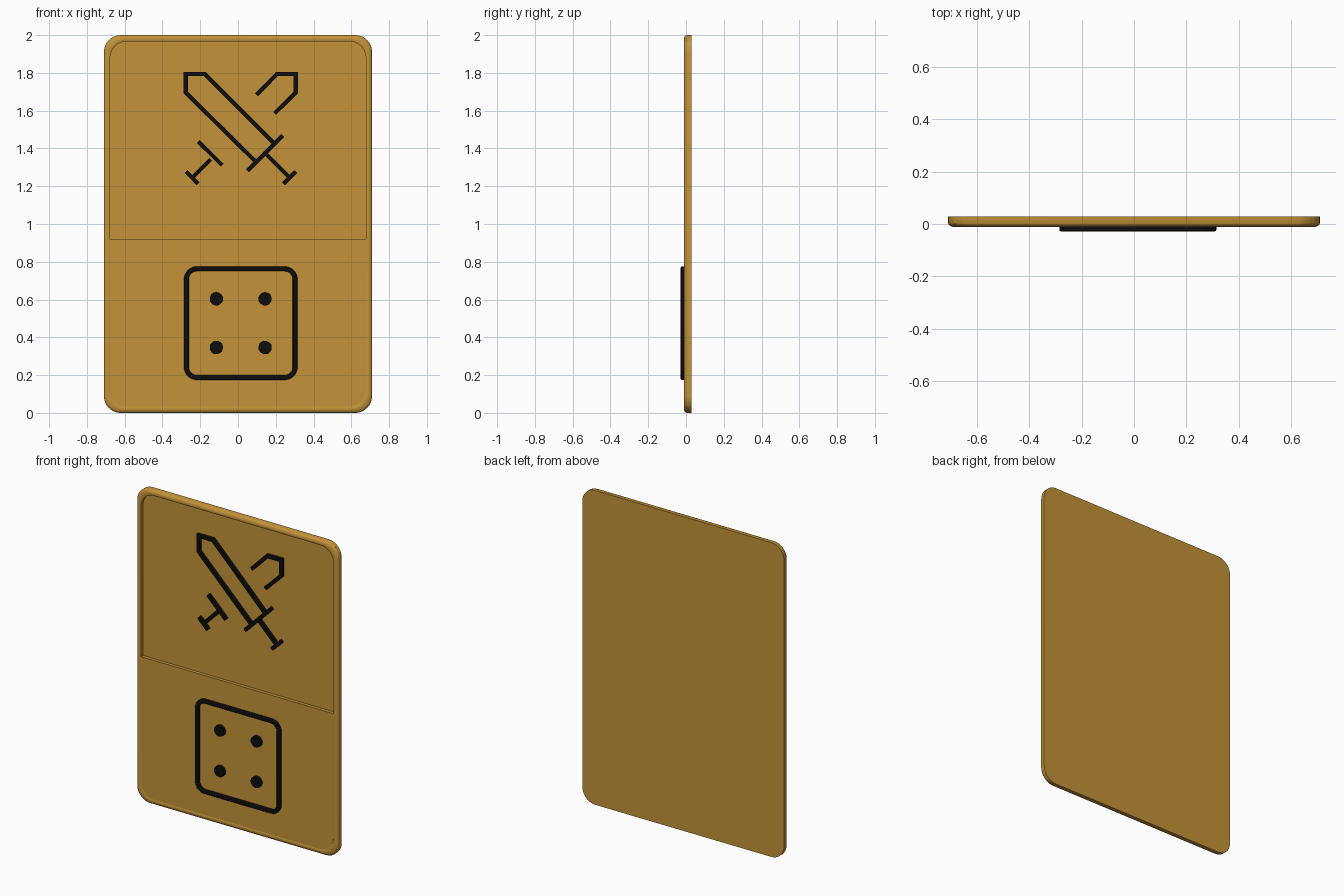
import bpy, bmesh, math
from mathutils import Vector

if "Cube" in bpy.data.objects:
    bpy.data.objects.remove(bpy.data.objects["Cube"])


def material(name, rgb):
    m = bpy.data.materials.new(name)
    m.diffuse_color = (*rgb, 1)
    m.use_nodes = True
    m.node_tree.nodes["Principled BSDF"].inputs["Base Color"].default_value = m.diffuse_color
    return m


GOLD = material("ochre", (0.55, 0.29, 0.04))
BLACK = material("black", (0.004, 0.004, 0.004))


def finish(bm, name, mat, bevel=0.0):
    bmesh.ops.recalc_face_normals(bm, faces=bm.faces)
    me = bpy.data.meshes.new(name)
    bm.to_mesh(me)
    bm.free()
    me.materials.append(mat)
    ob = bpy.data.objects.new(name, me)
    bpy.context.collection.objects.link(ob)
    bpy.context.view_layer.objects.active = ob
    ob.select_set(True)
    bpy.ops.object.shade_smooth_by_angle(angle=math.radians(35))
    ob.select_set(False)
    if bevel:
        b = ob.modifiers.new("soft_edges", 'BEVEL')
        b.width, b.segments = bevel, 2
        b.limit_method, b.angle_limit = 'ANGLE', math.radians(50)
    return ob


def rounded_rect(x0, x1, z0, z1, r, r_top=None, n=10):
    """Outline points (x, z); the top corners may use another radius."""
    rt = r if r_top is None else r_top
    pts = []
    for cx, cz, rad, start in ((x1 - rt, z1 - rt, rt, 0), (x0 + rt, z1 - rt, rt, 90),
                               (x0 + r, z0 + r, r, 180), (x1 - r, z0 + r, r, 270)):
        for i in range(n + 1 if rad else 1):
            a = math.radians(start + 90 * i / n)
            pts.append((cx + rad * math.cos(a), cz + rad * math.sin(a)))
    return pts


def loft(rings, closed=False):
    """Bridge rings of (outline, y); cap both ends or join last to first."""
    bm = bmesh.new()
    loops = [[bm.verts.new((x, y, z)) for x, z in pts] for pts, y in rings]
    pairs = list(zip(loops, loops[1:]))
    if closed:
        pairs.append((loops[-1], loops[0]))
    else:
        bm.faces.new(loops[0])
        bm.faces.new(loops[-1])
    for a, b in pairs:
        for i in range(len(a)):
            j = (i + 1) % len(a)
            bm.faces.new((a[i], a[j], b[j], b[i]))
    return bm


def prism(outline, y0, y1):
    return loft([(outline, y0), (outline, y1)])


def stroke(points, width=0.022):
    """Mitred outline around an open polyline."""
    p = [Vector(q) for q in points]
    left, right = [], []
    for i, q in enumerate(p):
        a = (q - p[i - 1]).normalized() if i else (p[1] - q).normalized()
        b = (p[i + 1] - q).normalized() if i < len(p) - 1 else a
        na, nb = Vector((-a.y, a.x)), Vector((-b.y, b.x))
        m = (na + nb).normalized()
        m *= width / 2 / m.dot(na)
        left.append(q + m)
        right.append(q - m)
    return [tuple(v) for v in left + right[::-1]]


# Card: soft outer rim around a recessed field
profile = [(0, 0.028), (0, 0.003), (0.003, -0.003), (0.009, -0.008), (0.018, -0.011),
           (0.026, -0.011), (0.033, -0.008), (0.033, 0.012)]
finish(loft([(rounded_rect(-0.71 + d, 0.71 - d, d, 2 - d, 0.09), y)
             for d, y in profile]), "card", GOLD)

# Lower half of the field is raised nearly flush with the rim
finish(prism(rounded_rect(-0.677, 0.677, 0.033, 0.92, 0.09, 0), 0.013, -0.009),
       "lower_panel", GOLD)

# Die outline and its four pips
CX, CZ, FRONT, BACK = 0.0145, 0.475, -0.028, -0.007
outer = rounded_rect(CX - 0.3, CX + 0.3, CZ - 0.3, CZ + 0.3, 0.067)
inner = rounded_rect(CX - 0.275, CX + 0.275, CZ - 0.275, CZ + 0.275, 0.043)
finish(loft([(outer, BACK), (outer, FRONT), (inner, FRONT), (inner, BACK)], closed=True),
       "die_outline", BLACK, 0.005)
for i, (sx, sz) in enumerate(((-1, -1), (1, -1), (-1, 1), (1, 1))):
    x, z = CX + sx * 0.129, CZ + sz * 0.129
    r = 0.035
    finish(prism(rounded_rect(x - r, x + r, z - r, z + r, r * 0.999, n=8), BACK, FRONT),
           f"die_pip_{i + 1}", BLACK, 0.005)

# Crossed swords drawn as raised strokes on the recessed field
SWORDS = {
    "front_blade": [(0.097, 1.327), (-0.277, 1.696), (-0.277, 1.794), (-0.176, 1.794), (0.19, 1.429)],
    "front_guard": [(0.05, 1.281), (0.237, 1.468)],
    "front_handle": [(0.145, 1.374), (0.273, 1.246)],
    "front_pommel": [(0.24, 1.213), (0.306, 1.277)],
    "rear_blade": [(0.098, 1.684), (0.206, 1.794), (0.306, 1.794), (0.306, 1.696), (0.194, 1.586)],
    "rear_guard": [(-0.21, 1.437), (-0.084, 1.312)],
    "rear_handle": [(-0.145, 1.342), (-0.241, 1.246)],
    "rear_pommel": [(-0.274, 1.277), (-0.211, 1.213)],
}
for name, path in SWORDS.items():
    finish(prism(stroke(path), 0.013, -0.008), "sword_" + name, BLACK)
